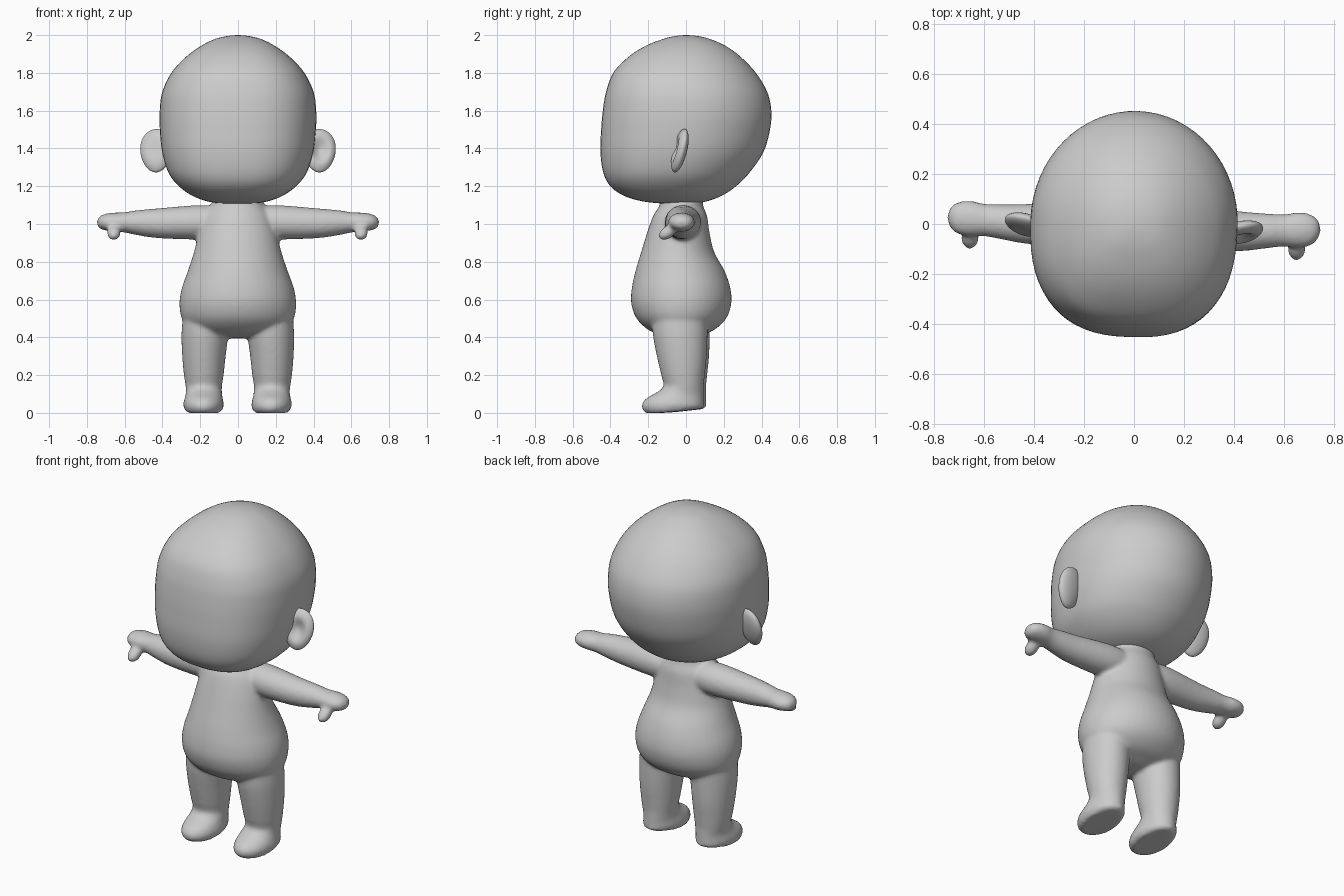
import bpy, bmesh, math
from mathutils import Matrix, Vector

if "Cube" in bpy.data.objects:
    bpy.data.objects.remove(bpy.data.objects["Cube"])

TURN = math.radians(-2)          # the figure is turned very slightly
skin = bpy.data.materials.new("light_grey")
skin.diffuse_color = (0.6, 0.6, 0.6, 1)
skin.use_nodes = True
skin.node_tree.nodes["Principled BSDF"].inputs["Base Color"].default_value = skin.diffuse_color


def smooth_path(rows, steps=5):
    """Catmull-Rom interpolation through rows of numbers."""
    rows = [Vector(r) for r in rows]
    pts = [rows[0]] + rows + [rows[-1]]
    out = []
    for p0, p1, p2, p3 in zip(pts, pts[1:], pts[2:], pts[3:]):
        for i in range(steps):
            t = i / steps
            out.append(0.5 * (2 * p1 + (p2 - p0) * t + (2 * p0 - 5 * p1 + 4 * p2 - p3) * t * t
                              + (3 * p1 - p0 - 3 * p2 + p3) * t ** 3))
    return out + [rows[-1]]


def loft(bm, rows, place, sides=48, front_power=2.0):
    """Skin rings given as (height, a_min, a_max, b_min, b_max)."""
    rings = []
    for h, a0, a1, b0, b1 in smooth_path(rows):
        ring = []
        for i in range(sides):
            t = math.tau * i / sides
            c, s = math.cos(t), math.sin(t)
            e = 2 / front_power if s < 0 else 1
            u = math.copysign(abs(c) ** e, c)
            v = math.copysign(abs(s) ** e, s)
            ring.append(bm.verts.new(place(h, (a0 + a1) / 2 + u * (a1 - a0) / 2,
                                           (b0 + b1) / 2 + v * (b1 - b0) / 2)))
        rings.append(ring)
    for r, q in zip(rings, rings[1:]):
        for i in range(sides):
            j = (i + 1) % sides
            bm.faces.new((r[i], r[j], q[j], q[i]))
    bm.faces.new(rings[0])
    bm.faces.new(rings[-1])


def finish(bm, name):
    bmesh.ops.remove_doubles(bm, verts=bm.verts, dist=0.0005)
    bmesh.ops.recalc_face_normals(bm, faces=bm.faces)
    for f in bm.faces:
        f.smooth = True
    me = bpy.data.meshes.new(name)
    bm.to_mesh(me)
    bm.free()
    me.materials.append(skin)
    ob = bpy.data.objects.new(name, me)
    ob.rotation_euler.z = TURN
    bpy.context.collection.objects.link(ob)
    return ob


def upright(h, a, b):
    return (a, b, h)


# Head: round skull with a flattened face (z, half width, front, back)
head_rows = [(1.105, 0, -.03, -.03), (1.108, .08, -.12, .04), (1.12, .16, -.23, .11),
             (1.15, .24, -.33, .19), (1.20, .31, -.40, .265), (1.27, .365, -.437, .335),
             (1.38, .40, -.453, .41), (1.50, .413, -.449, .445), (1.60, .414, -.44, .452),
             (1.70, .40, -.423, .43), (1.80, .352, -.385, .37), (1.88, .28, -.31, .295),
             (1.94, .20, -.22, .215), (1.98, .12, -.12, .125), (1.996, .05, -.05, .055),
             (2.0, 0, 0, 0)]
bm = bmesh.new()
loft(bm, [(z, -w, w, f, b) for z, w, f, b in head_rows], upright, 64, 2.5)
finish(bm, "head")

# Body: torso, arms, hands and legs fused into one soft skin
bm = bmesh.new()
torso = [(.395, .05, -.07, .04), (.41, .17, -.13, .08), (.44, .25, -.2, .15),
         (.50, .297, -.262, .213), (.58, .309, -.29, .24), (.66, .297, -.287, .235),
         (.75, .265, -.268, .205), (.85, .232, -.238, .15), (.95, .208, -.207, .125),
         (1.04, .18, -.175, .112), (1.10, .14, -.14, .09), (1.16, .13, -.13, .09)]
loft(bm, [(z, -w, w, f, b) for z, w, f, b in torso], upright)

# (x, y_min, y_max, z_min, z_max) along the arm, ending in a mitten hand
arm = [(.08, -.09, .08, .93, 1.09), (.2, -.105, .085, .918, 1.10), (.42, -.095, .066, .925, 1.083),
       (.54, -.078, .06, .942, 1.072), (.60, -.07, .06, .955, 1.062), (.66, -.072, .07, .96, 1.06),
       (.71, -.062, .062, .968, 1.052), (.738, -.035, .04, .98, 1.035), (.75, 0, 0, 1.008, 1.008)]
# (z, x_min, x_max, front, back) down the leg into the foot
leg = [(.52, .06, .29, -.17, .12), (.42, .052, .298, -.17, .12), (.30, .065, .295, -.148, .116),
       (.20, .076, .286, -.125, .106), (.14, .085, .277, -.113, .10), (.105, .084, .275, -.155, .10),
       (.08, .08, .28, -.2, .10), (.05, .074, .287, -.226, .10), (.02, .076, .283, -.226, .10),
       (-.002, .09, .27, -.205, .085)]
for s in (-1, 1):
    loft(bm, arm, lambda h, a, b: (s * h, a, b))
    loft(bm, leg, lambda h, a, b: (s * a, b, h + (max(0, b + .12) * .11 if h < .03 else 0)))
    # thumb
    thumb = (Matrix.Translation((s * .655, -.075, .955)) @ Matrix.Rotation(math.radians(35), 4, 'X')
             @ Matrix.Diagonal((.037, .055, .033, 1)))
    bmesh.ops.create_uvsphere(bm, u_segments=20, v_segments=12, radius=1, matrix=thumb)
body = finish(bm, "body")
rm = body.modifiers.new("fuse", 'REMESH')
rm.mode = 'VOXEL'
rm.voxel_size = 0.011
rm.use_smooth_shade = True
sm = body.modifiers.new("soften", 'SMOOTH')
sm.factor = 0.5
sm.iterations = 7

# Ears: tilted flat ovals, one hollowed towards the front
for s, name, hollow in ((-1, "left_ear", .2), (1, "right_ear", .8)):
    bm = bmesh.new()
    bmesh.ops.create_uvsphere(bm, u_segments=40, v_segments=28, radius=1)
    for v in bm.verts:
        r = math.hypot(v.co.x, v.co.z)
        if v.co.y < 0 and r < .75:
            v.co.y += hollow * (1 + math.cos(math.pi * r / .75)) * .6
        v.co.x *= 1 + .12 * v.co.z       # fuller at the top
    m = (Matrix.Translation((s * .432, -.018, 1.388)) @ Matrix.Rotation(math.radians(-14), 4, 'X')
         @ Matrix.Rotation(math.radians(s * 12), 4, 'Z') @ Matrix.Diagonal((s * .087, .036, .118, 1)))
    bm.transform(m)
    finish(bm, name)
